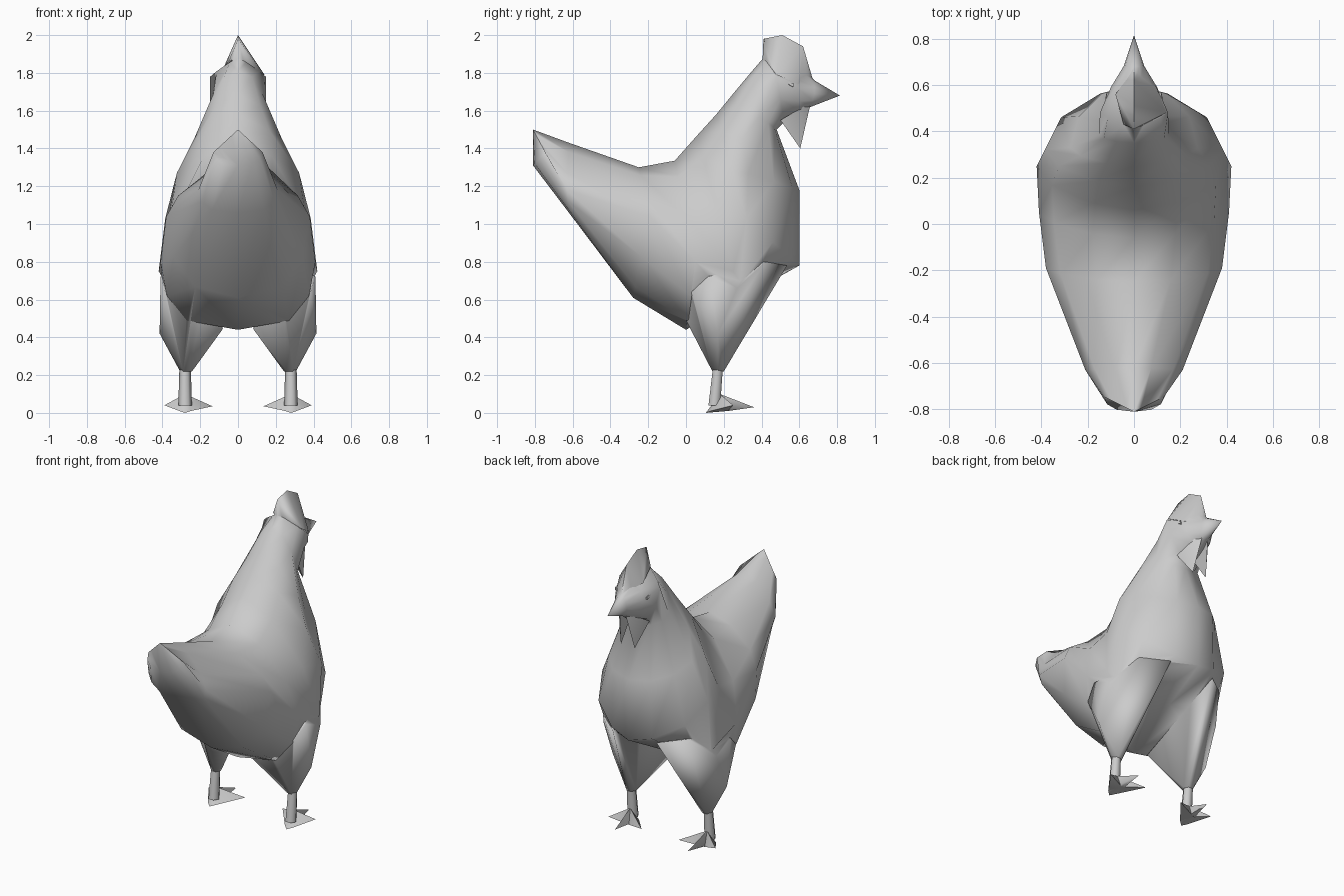
import bpy, bmesh, math

cube = bpy.data.objects.get("Cube")
if cube:
    bpy.data.objects.remove(cube, do_unlink=True)

grey = bpy.data.materials.new("plain grey")
grey.use_nodes = True
GREY = (0.6, 0.6, 0.6, 1)
grey.diffuse_color = GREY
grey.node_tree.nodes["Principled BSDF"].inputs["Base Color"].default_value = GREY


def shade(ob, angle):
    bpy.ops.object.select_all(action='DESELECT')
    ob.select_set(True)
    bpy.context.view_layer.objects.active = ob
    bpy.ops.object.shade_smooth_by_angle(angle=math.radians(angle))


def finish(name, bm, angle=60):
    bmesh.ops.recalc_face_normals(bm, faces=bm.faces)
    mesh = bpy.data.meshes.new(name)
    bm.to_mesh(mesh)
    bm.free()
    mesh.materials.append(grey)
    ob = bpy.data.objects.new(name, mesh)
    bpy.context.collection.objects.link(ob)
    shade(ob, angle)
    return ob


def bridge(bm, a, b):
    n = len(a)
    for i in range(n):
        bm.faces.new((a[i], a[(i + 1) % n], b[(i + 1) % n], b[i]))


def hull(name, points, angle=60):
    bm = bmesh.new()
    for p in points:
        bm.verts.new(p)
    res = bmesh.ops.convex_hull(bm, input=bm.verts)
    bmesh.ops.delete(bm, geom=list({v for v in res["geom_interior"] + res["geom_unused"]
                                    if isinstance(v, bmesh.types.BMVert)}), context='VERTS')
    return finish(name, bm, angle)


def merge(ob, part):
    """Weld a part into one skin with ob."""
    bpy.context.view_layer.objects.active = ob
    mod = ob.modifiers.new("merge", 'BOOLEAN')
    mod.operation = 'UNION'
    mod.solver = 'EXACT'
    mod.object = part
    bpy.ops.object.modifier_apply(modifier=mod.name)
    bpy.data.objects.remove(part, do_unlink=True)


# Body, neck, head and beak: stations fanning from the tail to the beak
# (top y, z, side x, y, z, bottom y, z, straightness of upper half, of lower half)
stations = [
    (-.81, 1.50, .13, -.745, 1.38, -.81, 1.31, 2, .8),
    (-.62, 1.43, .21, -.63, 1.18, -.62, 1.06, 1.5, .6),
    (-.25, 1.30, .38, -.19, 1.04, -.28, .61, 1.25, .75),
    (-.06, 1.335, .41, .05, .80, 0, .44, 1.2, .6),
    (.06, 1.47, .42, .25, .75, .33, .63, 1.2, .6),
    (.16, 1.58, .385, .32, 1.03, .60, .78, 1.2, 1.4),
    (.25, 1.69, .275, .33, 1.27, .60, 1.18, 1.2, 1),
    (.35, 1.81, .15, .39, 1.57, .48, 1.50, 1, 1),
    (.41, 1.88, .147, .48, 1.78, .52, 1.54, 1.8, .8),
    (.58, 1.86, .10, .59, 1.72, .61, 1.58, 1.3, .9),
    (.68, 1.76, .045, .68, 1.69, .66, 1.62, 1, 1),
]
SIDES = 12


def ring(bm, s):
    ty, tz, x, y, z, by, bz, upper, lower = s
    out = []
    for i in range(SIDES):
        a = 2 * math.pi * i / SIDES
        c, sn = math.cos(a), math.sin(a)
        top = c >= 0
        ey, ez = (ty, tz) if top else (by, bz)
        k = abs(c) ** (upper if top else 1)
        w = math.copysign(abs(sn) ** (upper if top else lower), sn) if abs(sn) > 1e-6 else 0
        out.append(bm.verts.new((x * w, y + (ey - y) * k, z + (ez - z) * k)))
    return out


bm = bmesh.new()
rings = [ring(bm, s) for s in stations]
for a, b in zip(rings, rings[1:]):
    bridge(bm, a, b)
tip = bm.verts.new((0, .815, 1.68))
for i in range(SIDES):
    bm.faces.new((rings[-1][i], rings[-1][(i + 1) % SIDES], tip))
half = SIDES // 2                      # tail end, creased on its centre line
for start in (0, half):
    edge = [rings[0][(start + i) % SIDES] for i in range(half + 1)]
    for i in range(1, half):
        bm.faces.new((edge[0], edge[i], edge[i + 1]))
body = finish("body_and_head", bm, 80)

# Comb: sharp ridge, sloping broadly into the left side of the head
merge(body, hull("comb", [
    (0, .41, 1.98), (0, .51, 2.0), (0, .62, 1.94), (0, .67, 1.77), (0, .405, 1.86),
    (.14, .48, 1.79), (.097, .59, 1.74), (-.045, .43, 1.87), (-.08, .56, 1.82)], 70))

for side, sx in (("left", 1), ("right", -1)):
    # Thigh: runs from the flank and the breast edge down to the shank
    thigh = [(.385, .03, .64), (.41, .12, .72), (.415, .17, .42), (.41, .27, .66),
             (.31, .42, .80), (.16, .535, .78), (.08, .03, .445), (.25, 0, .49),
             (.25, .10, .75)]
    thigh += [(.275 + .032 * math.cos(t), .17 + .035 * math.sin(t), .22)
              for t in (math.pi * i / 3 for i in range(6))]
    merge(body, hull(side + "_thigh", [(sx * x, y, z) for x, y, z in thigh], 80))
shade(body, 80)

for side, sx in (("left", 1), ("right", -1)):
    # Wattle: thin hanging triangle
    hull(side + "_wattle", [(sx * x, y, z) for x, y, z in (
        (.02, .66, 1.64), (.055, .62, 1.62), (.05, .605, 1.40),
        (.085, .50, 1.55), (.05, .50, 1.55))], 70)

    # Eye: small flat lozenge
    hull(side + "_eye", [(sx * x, y, z) for x, y, z in (
        (.09, .53, 1.74), (.09, .57, 1.72), (.122, .535, 1.75), (.116, .57, 1.745),
        (.118, .57, 1.725), (.122, .55, 1.735))])

    # Shank: six-sided rod, leaning back and widening to the ankle
    bm = bmesh.new()
    ends = []
    for y, z, r in ((.17, .25, .03), (.15, .04, .036)):
        ends.append([bm.verts.new((sx * (.28 + r * math.cos(t)), y + r * math.sin(t), z))
                     for t in (math.pi * i / 3 for i in range(6))])
        bm.faces.new(ends[-1])
    bridge(bm, *ends)
    finish(side + "_shank", bm, 70)

    # Foot: heel spur and three spread toes
    root = [(.25, .13, .01), (.31, .13, .01), (.28, .18, .10), (.28, .22, .01)]
    for i, tip in enumerate(((.135, .27, .035), (.265, .36, .03),
                             (.39, .25, .04), (.28, .105, 0))):
        hull(f"{side}_toe_{i + 1}", [(sx * x, y, z) for x, y, z in root + [tip]], 70)
